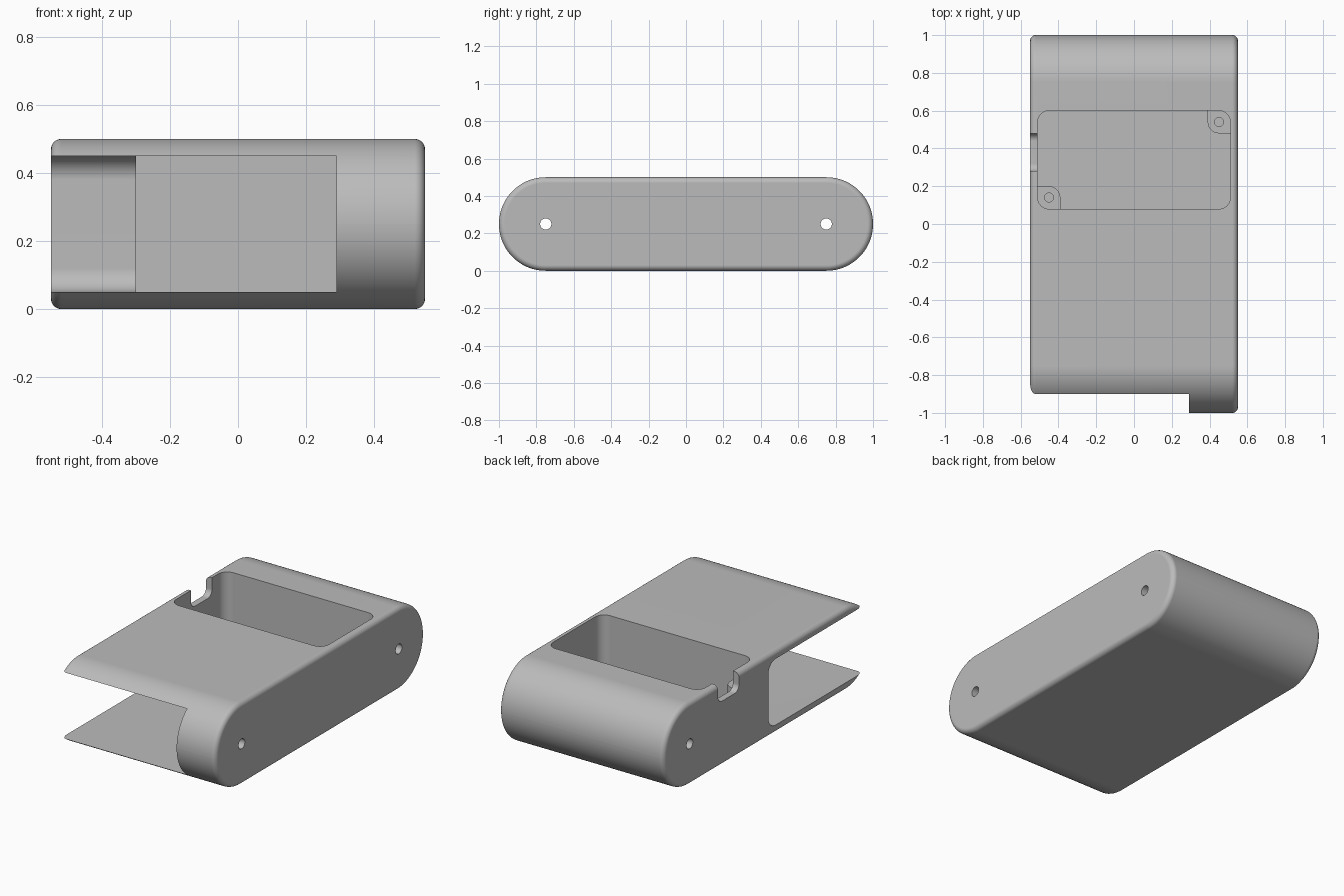
import bpy, bmesh
from math import sin, cos, pi

old = bpy.data.objects.get("Cube")
if old:
    bpy.data.objects.remove(old, do_unlink=True)

grey = bpy.data.materials.new("plain grey")
grey.use_nodes = True
grey.diffuse_color = (0.5, 0.5, 0.5, 1)
grey.node_tree.nodes["Principled BSDF"].inputs["Base Color"].default_value = (0.5, 0.5, 0.5, 1)


def rounded(a0, a1, b0, b1, radii, seg=10):
    """Rounded rectangle; radii run from the high-high corner counter-clockwise."""
    if not isinstance(radii, tuple):
        radii = (radii,) * 4
    points = []
    signs = [(1, 1), (-1, 1), (-1, -1), (1, -1)]
    for i, ((sa, sb), r) in enumerate(zip(signs, radii)):
        ca = a1 - r if sa > 0 else a0 + r
        cb = b1 - r if sb > 0 else b0 + r
        steps = seg if r > 0 else 0
        for k in range(steps + 1):
            t = (i + (k / steps if steps else 0)) * pi / 2
            points.append((ca + r * cos(t), cb + r * sin(t)))
    return points


def circle(a, b, r, n=32):
    return [(a + r * cos(2 * pi * i / n), b + r * sin(2 * pi * i / n)) for i in range(n)]


def loft(name, sections, axis):
    """Skin outlines placed at (position, outline) along the x or z axis."""
    bm = bmesh.new()
    rings = []
    for pos, outline in sections:
        rings.append([bm.verts.new((pos, a, b) if axis == "x" else (a, b, pos))
                      for a, b in outline])
    n = len(rings[0])
    for lower, upper in zip(rings, rings[1:]):
        for i in range(n):
            j = (i + 1) % n
            bm.faces.new((lower[i], lower[j], upper[j], upper[i]))
    bm.faces.new(rings[0])
    bm.faces.new(rings[-1])
    bmesh.ops.recalc_face_normals(bm, faces=bm.faces)
    mesh = bpy.data.meshes.new(name)
    bm.to_mesh(mesh)
    bm.free()
    mesh.materials.append(grey)
    obj = bpy.data.objects.new(name, mesh)
    bpy.context.collection.objects.link(obj)
    return obj


def prism(name, outline, axis, lo, hi):
    return loft(name, [(lo, outline), (hi, outline)], axis)


def cut(obj, cutter):
    """Subtract the cutter, then discard it."""
    mod = obj.modifiers.new("cut", "BOOLEAN")
    mod.operation, mod.solver, mod.object = "DIFFERENCE", "EXACT", cutter
    graph = bpy.context.evaluated_depsgraph_get()
    mesh = bpy.data.meshes.new_from_object(obj.evaluated_get(graph))
    obj.modifiers.clear()
    obj.data = mesh
    bpy.data.objects.remove(cutter, do_unlink=True)


def finish(obj):
    bpy.ops.object.select_all(action="DESELECT")
    obj.select_set(True)
    bpy.context.view_layer.objects.active = obj
    bpy.ops.object.shade_smooth_by_angle(angle=pi / 6)
    weighted = obj.modifiers.new("weighted normals", "WEIGHTED_NORMAL")
    weighted.keep_sharp = True


# Capsule-shaped housing with softened end edges
half, edge, steps = 0.55, 0.03, 6
sections = []
for side in (-1, 1):
    for k in range(steps + 1):
        t = (k if side > 0 else steps - k) / steps * pi / 2
        inset = edge * (1 - cos(t))
        outline = rounded(-1 + inset, 1 - inset, inset, 0.5 - inset, 0.25 - inset - 0.0005, 32)
        sections.append((side * (half - edge + edge * sin(t)), outline))
housing = loft("housing", sections, "x")

# Front slot: square-cornered middle and a filleted opening to the side
cut(housing, prism("slot_middle", rounded(-1.2, 0.03, 0.05, 0.45, 0), "x", -0.3, 0.29))
cut(housing, prism("slot_side", rounded(-1.2, 0, 0.05, 0.45, (0.07, 0, 0, 0.07)), "x", -0.7, -0.3))

# Top compartment and the cable notch in its side wall
cut(housing, prism("compartment", rounded(-0.51, 0.51, 0.08, 0.60, 0.06), "z", 0.05, 0.7))
cut(housing, prism("notch", rounded(0.28, 0.48, 0.39, 0.7, (0, 0, 0.04, 0.04)), "x", -0.7, -0.45))

# Pin holes through the full width
for y in (-0.75, 0.75):
    cut(housing, prism("pin_hole", circle(y, 0.25, 0.03), "x", -0.7, 0.7))
finish(housing)

# Screw bosses in two opposite compartment corners
bosses = [
    ("left_screw_boss", (0.39, 0.52, 0.48, 0.61), (0, 0, 0.06, 0), (0.45, 0.54)),
    ("right_screw_boss", (-0.52, -0.39, 0.07, 0.20), (0.06, 0, 0, 0), (-0.45, 0.14)),
]
for name, box, radii, centre in bosses:
    boss = prism(name, rounded(*box, radii), "z", 0.04, 0.35)
    cut(boss, prism("screw_hole", circle(*centre, 0.024), "z", 0.15, 0.5))
    finish(boss)
